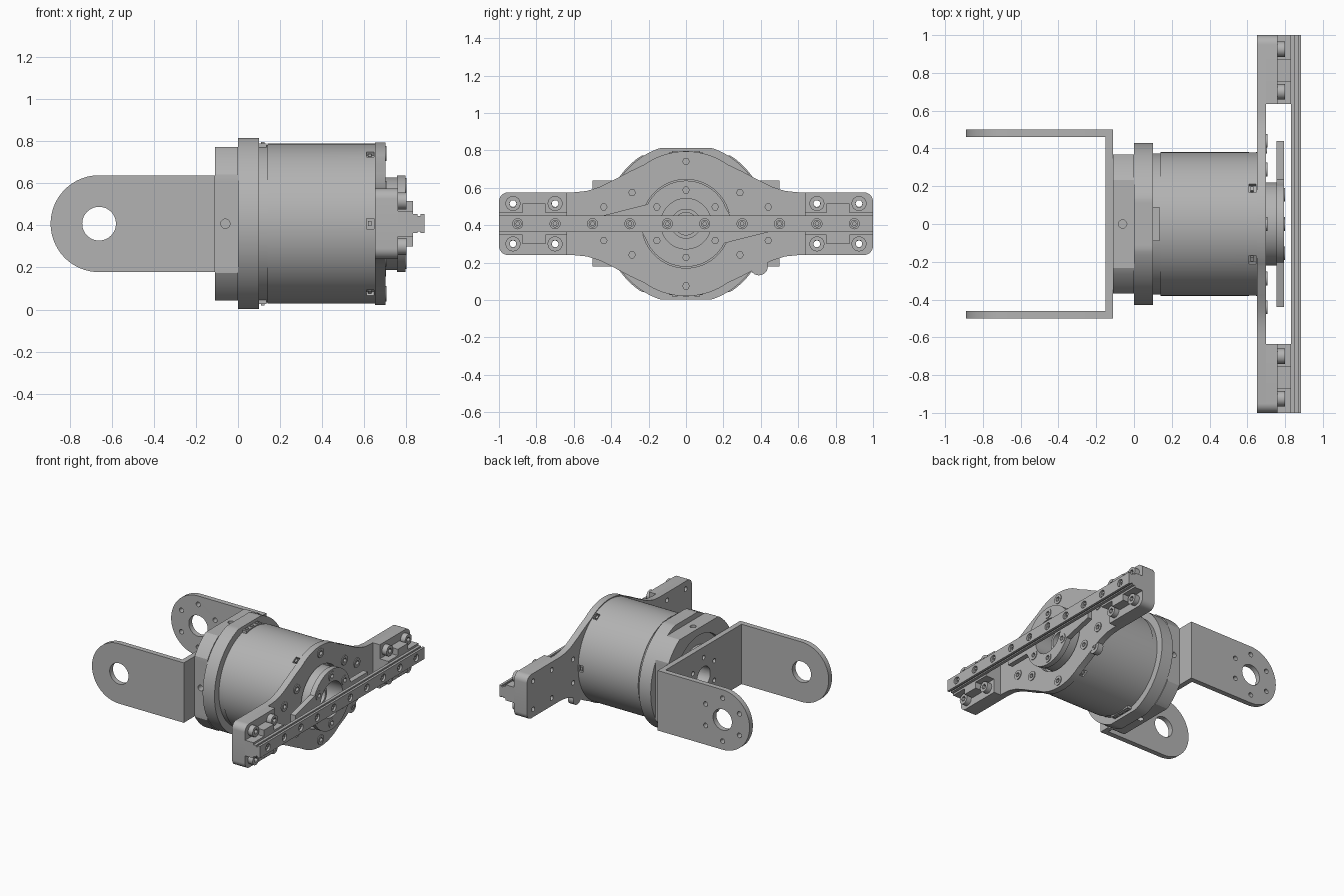
import bpy, bmesh, math
from mathutils import Matrix, Vector

if "Cube" in bpy.data.objects:
    bpy.data.objects.remove(bpy.data.objects["Cube"])

CZ = 0.408  # height of the drive axis
ALONG_X = Matrix(((0, 0, 1, 0), (1, 0, 0, 0), (0, 1, 0, CZ), (0, 0, 0, 1)))
ALONG_Y = Matrix(((1, 0, 0, 0), (0, 0, -1, 0), (0, 1, 0, CZ), (0, 0, 0, 1)))

grey = bpy.data.materials.new("plain_grey")
grey.use_nodes = True
grey.diffuse_color = (0.45, 0.45, 0.45, 1)
grey.node_tree.nodes["Principled BSDF"].inputs["Base Color"].default_value = (0.45, 0.45, 0.45, 1)


def finish(name, mesh):
    mesh.materials.clear()
    mesh.materials.append(grey)
    ob = bpy.data.objects.new(name, mesh)
    bpy.context.scene.collection.objects.link(ob)
    bpy.ops.object.select_all(action='DESELECT')
    ob.select_set(True)
    bpy.context.view_layer.objects.active = ob
    bpy.ops.object.shade_smooth_by_angle(angle=math.radians(28))
    return ob


def arc(cx, cy, r, a0, a1, n):
    step = math.radians(a1 - a0) / n
    return [(cx + r * math.cos(math.radians(a0) + i * step),
             cy + r * math.sin(math.radians(a0) + i * step)) for i in range(n + 1)]


def circle(cx, cy, r, n=24):
    return arc(cx, cy, r, 0, 360, n)[:-1]


def rect(a0, a1, b0, b1):
    return [(a0, b0), (a1, b0), (a1, b1), (a0, b1)]


def plate(name, loops, d0, d1, frame=ALONG_X):
    """Extrude an outline with holes (first loop, later loops) from d0 to d1."""
    cu = bpy.data.curves.new(name, 'CURVE')
    cu.dimensions, cu.fill_mode, cu.extrude = '2D', 'BOTH', (d1 - d0) / 2
    for pts in loops:
        sp = cu.splines.new('POLY')
        sp.points.add(len(pts) - 1)
        for p, (u, v) in zip(sp.points, pts):
            p.co = (u, v, 0, 1)
        sp.use_cyclic_u = True
    tmp = bpy.data.objects.new("helper", cu)
    bpy.context.scene.collection.objects.link(tmp)
    dg = bpy.context.evaluated_depsgraph_get()
    mesh = bpy.data.meshes.new_from_object(tmp.evaluated_get(dg))
    bpy.data.objects.remove(tmp)
    mesh.transform(frame @ Matrix.Translation((0, 0, (d0 + d1) / 2)))
    bm = bmesh.new()
    bm.from_mesh(mesh)
    bmesh.ops.remove_doubles(bm, verts=bm.verts, dist=1e-5)
    bmesh.ops.recalc_face_normals(bm, faces=bm.faces)
    bm.to_mesh(mesh)
    bm.free()
    mesh.name = name
    return finish(name, mesh)


def box(name, lo, hi):
    return plate(name, [rect(lo[1], hi[1], lo[2], hi[2])], lo[0], hi[0])


def carve(ob, cutters):
    """Subtract the cutters from an object and discard them."""
    for c in cutters:
        c.hide_render = True
        m = ob.modifiers.new("cut", 'BOOLEAN')
        m.object, m.operation, m.solver = c, 'DIFFERENCE', 'EXACT'
    dg = bpy.context.evaluated_depsgraph_get()
    mesh = bpy.data.meshes.new_from_object(ob.evaluated_get(dg))
    name = ob.name
    for o in cutters + [ob]:
        bpy.data.objects.remove(o)
    return finish(name, mesh)


def turn(ob, angle):
    """Rotate a part about the drive axis."""
    c = Matrix.Translation((0, 0, CZ))
    ob.data.transform(c @ Matrix.Rotation(math.radians(angle), 4, 'X') @ c.inverted())
    return ob


def bolts(radius, count, start=90):
    return [(radius * math.cos(math.radians(start + i * 360 / count)),
             radius * math.sin(math.radians(start + i * 360 / count))) for i in range(count)]


def clipped(r, fy, fz):
    """Circle cut by flats at +-fy and +-fz."""
    return [(max(-fy, min(fy, u)), max(-fz, min(fz, v))) for u, v in circle(0, 0, r, 144)]


def screw(name, y, z, x0, x1, r=0.036):
    plate(name, [circle(y, z, r), circle(y, z, r * 0.5, 6)], x0, x1)


# U-shaped mounting bracket
small = [circle(u, v, 0.017, 16) for u, v in bolts(0.15, 6)]
plate("bracket_back", [rect(-0.5, 0.5, -0.23, 0.23), circle(0, 0, 0.08, 40)] + small, -0.15, -0.11)
arm = arc(-0.66, 0, 0.23, 90, 270, 48) + [(-0.15, -0.23), (-0.15, 0.23)]
hole = circle(-0.66, 0, 0.08, 48)
arm_bolts = [circle(u - 0.66, v, 0.018, 16) for u, v in bolts(0.165, 6)]
plate("bracket_arm_right", [arm, hole], 0.46, 0.5, ALONG_Y)
plate("bracket_arm_left", [arm, hole] + arm_bolts, -0.5, -0.46, ALONG_Y)

# Rear housing with four flats, a shallow rear pocket and side holes
housing = plate("rear_housing", [clipped(0.435, 0.368, 0.365)], -0.11, 0)
pins = [turn(plate("helper", [circle(-0.06, 0, 0.022)], 0.32, 0.5, ALONG_Y), a) for a in (0, 90, 180, 270)]
pocket = plate("helper", [circle(0, 0, 0.31, 64), circle(0, 0, 0.22, 64)], -0.2, -0.08)
bore = plate("helper", [circle(0, 0, 0.08, 40)], -0.2, -0.02)
carve(housing, pins + [pocket, bore])

# Collar and motor body
plate("collar", [clipped(0.428, 1, 0.406)], 0, 0.1)
plate("body_neck", [circle(0, 0, 0.374, 128)], 0.1, 0.14)
body = plate("motor_body", [circle(0, 0, 0.38, 128)], 0.14, 0.65)
slots = [turn(box("helper", (0.61, -0.025, 0.36), (0.645, 0.025, 0.42)), a) for a in range(30, 390, 60)]
carve(body, slots)
for a in range(30, 390, 60):
    turn(box("latch", (0.617, -0.012, 0.35), (0.633, 0.012, 0.376)), a)

# Connectors in the neck, top and bottom
for a in (0, 180):
    turn(box("connector", (0.1, -0.09, 0.36), (0.135, 0.09, 0.382)), a)
    for y in (-0.06, 0, 0.06):
        turn(box("connector_pin", (0.11, y - 0.015, 0.38), (0.125, y + 0.015, 0.388)), a)

# Front flange with long side wings
quarter = arc(0.95, 0.118, 0.05, 0, 90, 8)
quarter += [(0.6, 0.168), (0.53, 0.175), (0.46, 0.197), (0.38, 0.237), (0.3, 0.28)]
quarter += arc(0, 0, 0.387, 55, 88, 14)
half = quarter + [(-u, v) for u, v in reversed(quarter)]
outline = half + [(u, -v) for u, v in reversed(half)]
corners = [(s * y, t * 0.108) for y in (0.7, 0.925) for s in (-1, 1) for t in (-1, 1)]
wing_bolts = [(s * 0.44, t * 0.09) for s in (-1, 1) for t in (-1, 1)]
flange_bolts = bolts(0.333, 6) + wing_bolts
holes = [circle(u, v, 0.018, 16) for u, v in flange_bolts + corners]
plate("front_flange", [outline, circle(0, 0, 0.237, 80)] + holes, 0.65, 0.7)
for y, z in flange_bolts:
    screw("flange_screw", y, z, 0.696, 0.706)
plate("flange_lug", [circle(0.39, -0.228, 0.048)], 0.651, 0.697)
screw("lug_screw", 0.392, -0.23, 0.69, 0.704, 0.02)

# Output hub, and disc with narrow arms behind the rail
plate("output_hub", [circle(0, 0, 0.22, 80), circle(0, 0, 0.135, 64)], 0.64, 0.757)
side = [(0.44, -0.045), (0.44, 0.045), (0.235, 0.045), (0.205, 0.1)]
disc = side + arc(0, 0, 0.23, 27, 153, 40) + [(-u, -v) for u, v in side] + arc(0, 0, 0.23, 207, 333, 40)
disc_holes = [circle(u, v, 0.02, 16) for u, v in bolts(0.18, 6)]
plate("output_disc", [disc, circle(0, 0, 0.135, 64)] + disc_holes, 0.755, 0.795)
for y, z in bolts(0.18, 6):
    screw("disc_screw", y, z, 0.79, 0.8)
plate("centre_sleeve", [circle(0, 0, 0.08, 48), circle(0, 0, 0.06, 48)], 0.64, 0.7)

# Stepped end blocks
for s in (-1, 1):
    r = 0.05
    base = [(0.635, -0.168)] + arc(0.95, -0.118, r, -90, 0, 8) + arc(0.95, 0.118, r, 0, 90, 8) + [(0.635, 0.168)]
    base_holes = [circle(s * u, v, 0.018, 16) for u, v in corners if u > 0]
    plate("block_base", [[(s * u, v) for u, v in base]] + base_holes, 0.699, 0.76)
    edge = [(0.635, 0.06), (0.752, 0.06), (0.752, 0.108), (0.873, 0.108), (0.873, 0.06), (1, 0.06)]
    step = edge + [(u, -v) for u, v in reversed(edge)]
    plate("block_step", [[(s * u, v) for u, v in step]], 0.758, 0.832)
for y, z in corners:
    screw("block_screw", y, z, 0.755, 0.8, 0.04)

# Long rail with grooved sides and a row of holes
rail_half = [(0.83, 0.045), (0.853, 0.045), (0.853, 0.036), (0.867, 0.036), (0.867, 0.045), (0.885, 0.045)]
rail = plate("rail", [rail_half + [(u, -v) for u, v in reversed(rail_half)]], -1, 1, ALONG_Y)
spots = [s * y for y in (0.1, 0.3, 0.5, 0.7, 0.9) for s in (-1, 1)]
carve(rail, [plate("helper", [circle(y, 0, 0.027)], 0.865, 0.9) for y in spots])
for y in spots:
    screw("rail_screw", y, 0, 0.86, 0.874, 0.02)
